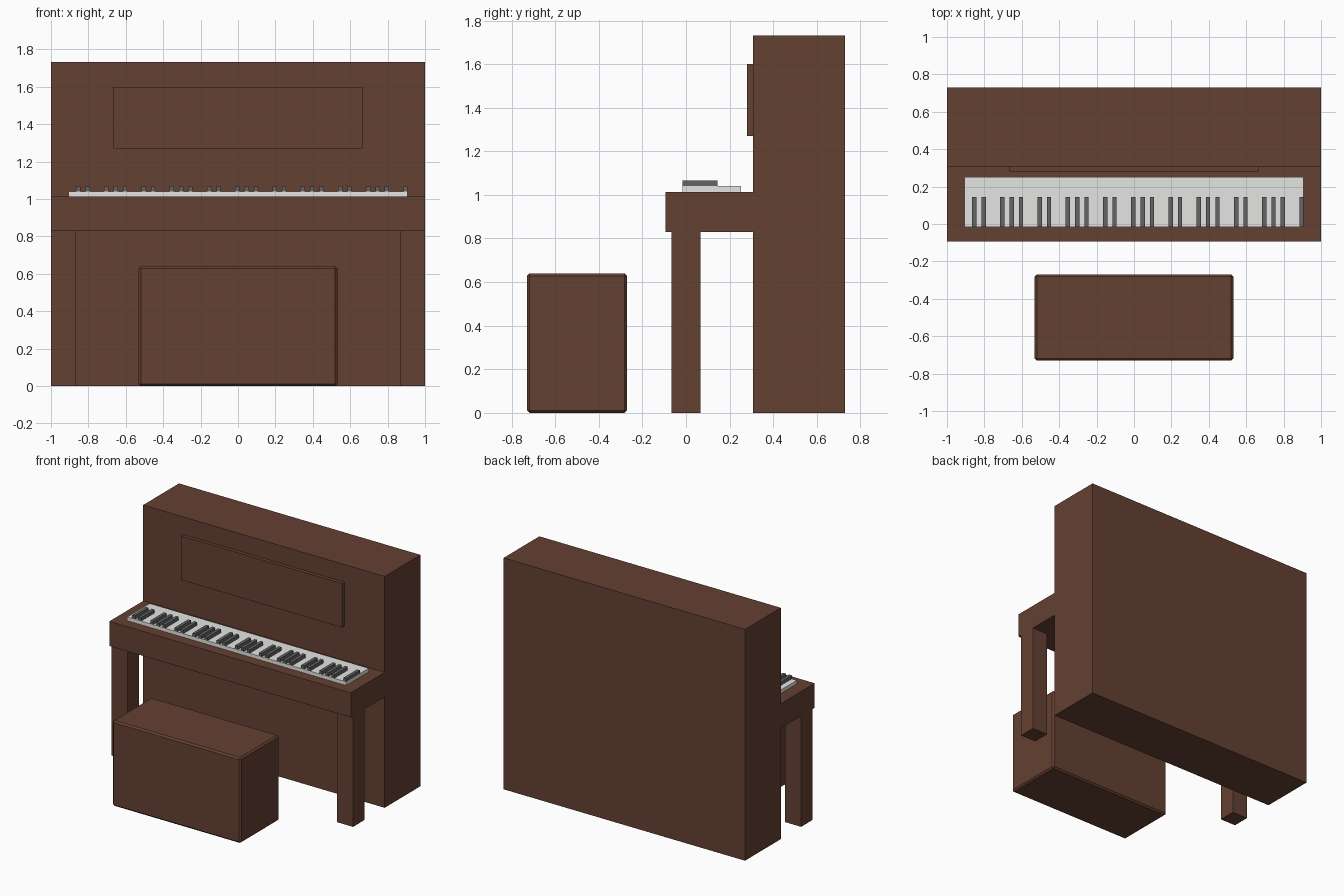
import bpy

if "Cube" in bpy.data.objects:
    bpy.data.objects.remove(bpy.data.objects["Cube"])


def material(name, rgb):
    m = bpy.data.materials.new(name)
    m.diffuse_color = (*rgb, 1)
    m.use_nodes = True
    m.node_tree.nodes["Principled BSDF"].inputs["Base Color"].default_value = m.diffuse_color
    return m


WOOD = material("brown wood", (0.13, 0.052, 0.032))
IVORY = material("white keys", (0.78, 0.78, 0.76))
EBONY = material("dark keys", (0.13, 0.13, 0.13))


def box(name, x, y, z, mat, bevel=0):
    """Box spanning the (min, max) ranges on each axis."""
    bpy.ops.mesh.primitive_cube_add(
        size=1, location=[(a + b) / 2 for a, b in (x, y, z)])
    ob = bpy.context.object
    ob.name = name
    ob.scale = [b - a for a, b in (x, y, z)]
    bpy.ops.object.transform_apply(location=False, rotation=False, scale=True)
    ob.data.materials.append(mat)
    if bevel:
        mod = ob.modifiers.new("Bevel", 'BEVEL')
        mod.width = bevel
        mod.segments = 1
    return ob


# Upright case and music panel
box("case", (-1, 1), (0.307, 0.73), (0, 1.732), WOOD)
box("music_panel", (-0.666, 0.666), (0.28, 0.307), (1.27, 1.6), WOOD)

# Keyboard shelf on two front legs
box("key_shelf", (-1, 1), (-0.094, 0.307), (0.83, 1.014), WOOD)
box("left_leg", (-1, -0.868), (-0.067, 0.066), (0, 0.83), WOOD)
box("right_leg", (0.868, 1), (-0.067, 0.066), (0, 0.83), WOOD)

# White keys, then dark keys in groups of two and three
box("white_keys", (-0.907, 0.907), (-0.015, 0.252), (1.014, 1.041), IVORY)
for i in range(36):
    if i % 7 not in (2, 6):
        x = -0.854 + 0.05 * i
        box(f"dark_key_{i}", (x - 0.0115, x + 0.0115), (-0.0155, 0.145),
            (1.041, 1.067), EBONY)

# Bench with chamfered edges
box("bench", (-0.531, 0.531), (-0.73, -0.27), (0, 0.64), WOOD, 0.012)
